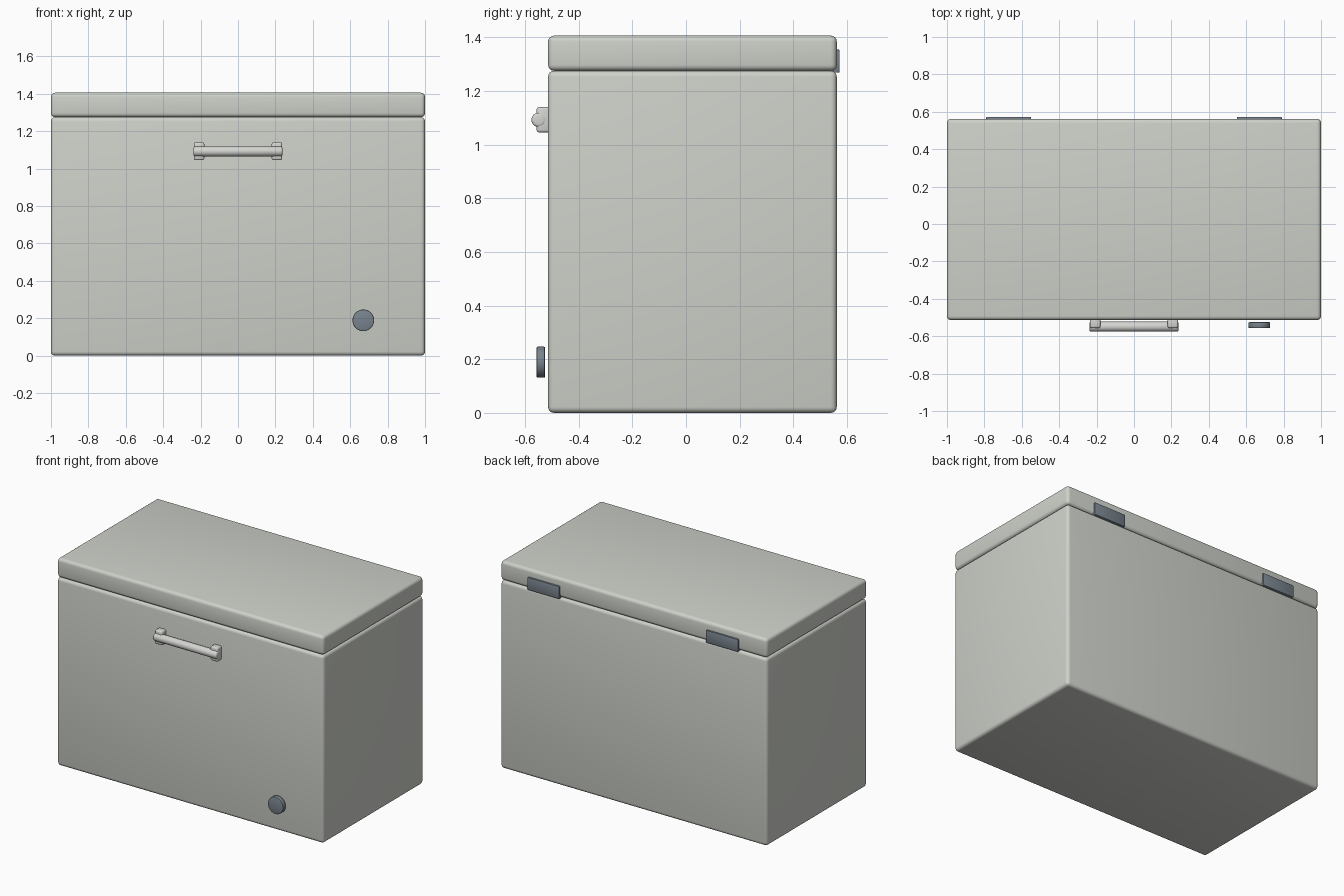
import bpy
import math

cube = bpy.data.objects.get("Cube")
if cube:
    bpy.data.objects.remove(cube, do_unlink=True)


def material(name, rgb):
    m = bpy.data.materials.new(name)
    m.use_nodes = True
    color = (*rgb, 1)
    m.diffuse_color = color
    m.node_tree.nodes["Principled BSDF"].inputs["Base Color"].default_value = color
    return m


enamel = material("warm white enamel", (0.62, 0.64, 0.59))
metal = material("pale handle metal", (0.66, 0.66, 0.64))
slate = material("slate grey plastic", (0.19, 0.23, 0.27))


def finish(obj, name, mat, bevel, segments):
    obj.name = obj.data.name = name
    obj.data.materials.append(mat)
    bpy.ops.object.transform_apply(location=False, rotation=True, scale=True)
    mod = obj.modifiers.new("rounded edges", "BEVEL")
    mod.width, mod.segments = bevel, segments
    mod.limit_method = "ANGLE"
    mod.angle_limit = math.radians(40)
    bpy.ops.object.modifier_apply(modifier=mod.name)
    bpy.ops.object.shade_smooth_by_angle(angle=math.radians(35))
    return obj


def box(name, low, high, mat, bevel, segments=4):
    center = [(a + b) / 2 for a, b in zip(low, high)]
    bpy.ops.mesh.primitive_cube_add(size=1, location=center)
    obj = bpy.context.object
    obj.scale = [b - a for a, b in zip(low, high)]
    return finish(obj, name, mat, bevel, segments)


def rod(name, center, radius, depth, rotation, mat, bevel, segments=3):
    bpy.ops.mesh.primitive_cylinder_add(vertices=32, radius=radius, depth=depth,
                                        location=center, rotation=rotation)
    return finish(bpy.context.object, name, mat, bevel, segments)


# Cabinet and lid
FRONT, BACK, SEAM = -0.514, 0.562, 1.275
box("cabinet", (-1, FRONT, 0), (1, BACK, SEAM), enamel, 0.022)
box("lid", (-1, FRONT, SEAM), (1, BACK, 1.406), enamel, 0.022)

# Front handle with its brackets, and the rear hinges
rod("handle_bar", (0, -0.549, 1.092), 0.027, 0.476, (0, math.pi / 2, 0), metal, 0.01)
for side, s in (("left", 1), ("right", -1)):
    x = s * 0.208
    box(side + "_handle_bracket", (x - 0.028, -0.557, 1.045),
        (x + 0.028, FRONT + 0.01, 1.14), metal, 0.01, 3)
    x = s * 0.67
    box(side + "_hinge", (x - 0.12, BACK - 0.02, 1.268),
        (x + 0.12, 0.573, 1.354), slate, 0.005, 2)

# Control knob
rod("control_knob", (0.67, -0.541, 0.189), 0.058, 0.032, (math.pi / 2, 0, 0), slate, 0.005, 2)
